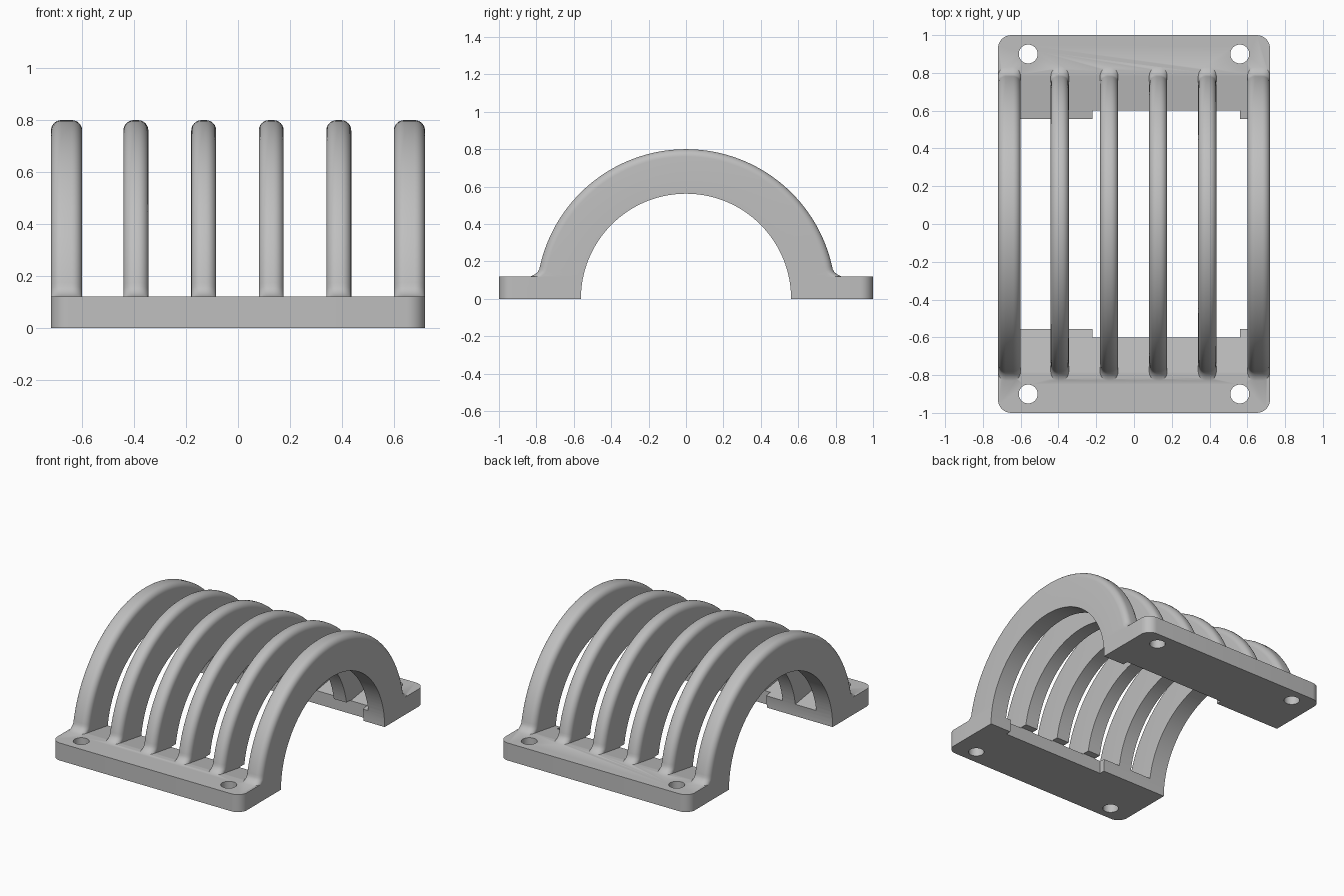
import bpy, bmesh
from math import pi, sin, cos, radians

if "Cube" in bpy.data.objects:
    bpy.data.objects.remove(bpy.data.objects["Cube"], do_unlink=True)

HALF_X = 0.72
INNER, OUTER = 0.562, 0.8
FOOT_H = 0.12

grey = bpy.data.materials.new("plain grey")
grey.use_nodes = True
grey.diffuse_color = (0.52, 0.52, 0.52, 1)
grey.node_tree.nodes["Principled BSDF"].inputs["Base Color"].default_value = grey.diffuse_color


def make_object(name, bm):
    bmesh.ops.recalc_face_normals(bm, faces=bm.faces)
    mesh = bpy.data.meshes.new(name)
    bm.to_mesh(mesh)
    bm.free()
    mesh.materials.append(grey)
    obj = bpy.data.objects.new(name, mesh)
    bpy.context.collection.objects.link(obj)
    return obj


def prism(name, points, direction):
    """Extrude a closed outline of 3D points along a direction."""
    bm = bmesh.new()
    face = bm.faces.new([bm.verts.new(p) for p in points])
    out = bmesh.ops.extrude_face_region(bm, geom=[face])
    verts = [g for g in out["geom"] if isinstance(g, bmesh.types.BMVert)]
    bmesh.ops.translate(bm, vec=direction, verts=verts)
    return make_object(name, bm)


def circle(cx, cy, r, n):
    return [(cx + r * cos(2 * pi * i / n), cy + r * sin(2 * pi * i / n)) for i in range(n)]


def combine(target, other, operation):
    """Apply a boolean and discard the second object."""
    mod = target.modifiers.new("combine", 'BOOLEAN')
    mod.operation, mod.solver, mod.object = operation, 'EXACT', other
    bpy.context.view_layer.objects.active = target
    bpy.ops.object.modifier_apply(modifier=mod.name)
    bpy.data.objects.remove(other, do_unlink=True)


def make_foot(side):
    """Mounting foot: rounded outer corners, screw holes, sloped inner top."""
    r = 0.07
    outline = [(-HALF_X, 0.5), (HALF_X, 0.5)]
    for cx, start in ((HALF_X - r, 0), (r - HALF_X, 90)):
        for i in range(9):
            a = radians(start + 90 * i / 8)
            outline.append((cx + r * cos(a), 1 - r + r * sin(a)))
    foot = prism("foot", [(x, y * side, 0) for x, y in outline], (0, 0, FOOT_H))
    # sloped ledge between the outer ribs
    wedge = [(0.79, FOOT_H), (0.79, 0.3), (0.4, 0.3), (0.4, 0.06)]
    combine(foot, prism("slope_cutter", [(-0.66, y * side, z) for y, z in wedge], (1.32, 0, 0)), 'DIFFERENCE')
    for x in (-0.56, 0.56):
        hole = [(px, py, -0.1) for px, py in circle(x, 0.9 * side, 0.05, 40)]
        combine(foot, prism("hole_cutter", hole, (0, 0, 0.4)), 'DIFFERENCE')
    return foot


def make_rib(x0, x1):
    """Half-ring with rounded outer edges that flares into the feet."""
    r = 0.04
    rows = [0.02 * i for i in range(12)]
    rows += [0.24 + (pi / 2 - 0.24) * i / 28 for i in range(29)]
    rows += [pi - a for a in reversed(rows[:-1])]
    bm = bmesh.new()
    rings = []
    for a in rows:
        low = max(0, 0.2 - min(a, pi - a))
        flare = min(0.05, 0.03 * (low / 0.05) ** 2)
        section = [(x0, 0.5)]
        for cx, start in ((x0 + r, 180), (x1 - r, 90)):
            for i in range(7):
                t = radians(start - 15 * i)
                section.append((cx + r * cos(t), OUTER + flare - r + r * sin(t)))
        section.append((x1, 0.5))
        rings.append([bm.verts.new((x, d * cos(a), d * sin(a))) for x, d in section])
    for p, q in zip(rings, rings[1:]):
        for i in range(len(p)):
            j = (i + 1) % len(p)
            bm.faces.new((p[i], p[j], q[j], q[i]))
    bm.faces.new(rings[0])
    bm.faces.new(rings[-1])
    return make_object("rib", bm)


# Join both feet and six ribs into one solid
guard = make_foot(-1)
guard.name = "ribbed_guard"
combine(guard, make_foot(1), 'UNION')
spans = [(-HALF_X, -0.6), (0.6, HALF_X)]
spans += [(c - 0.048, c + 0.048) for c in (-0.393, -0.132, 0.128, 0.388)]
for span in spans:
    combine(guard, make_rib(*span), 'UNION')

# Round bore through the middle
bore = [(-1, y, z) for y, z in circle(0, 0, INNER, 128)]
combine(guard, prism("bore_cutter", bore, (2, 0, 0)), 'DIFFERENCE')

# Shallow notch along the inner bottom edge of both feet
notch = [(-0.22, -0.6, -0.1), (0.56, -0.6, -0.1), (0.56, 0.6, -0.1), (-0.22, 0.6, -0.1)]
combine(guard, prism("notch_cutter", notch, (0, 0, 0.195)), 'DIFFERENCE')

bpy.ops.object.select_all(action='DESELECT')
guard.select_set(True)
bpy.context.view_layer.objects.active = guard
bpy.ops.object.shade_smooth_by_angle(angle=radians(30))
